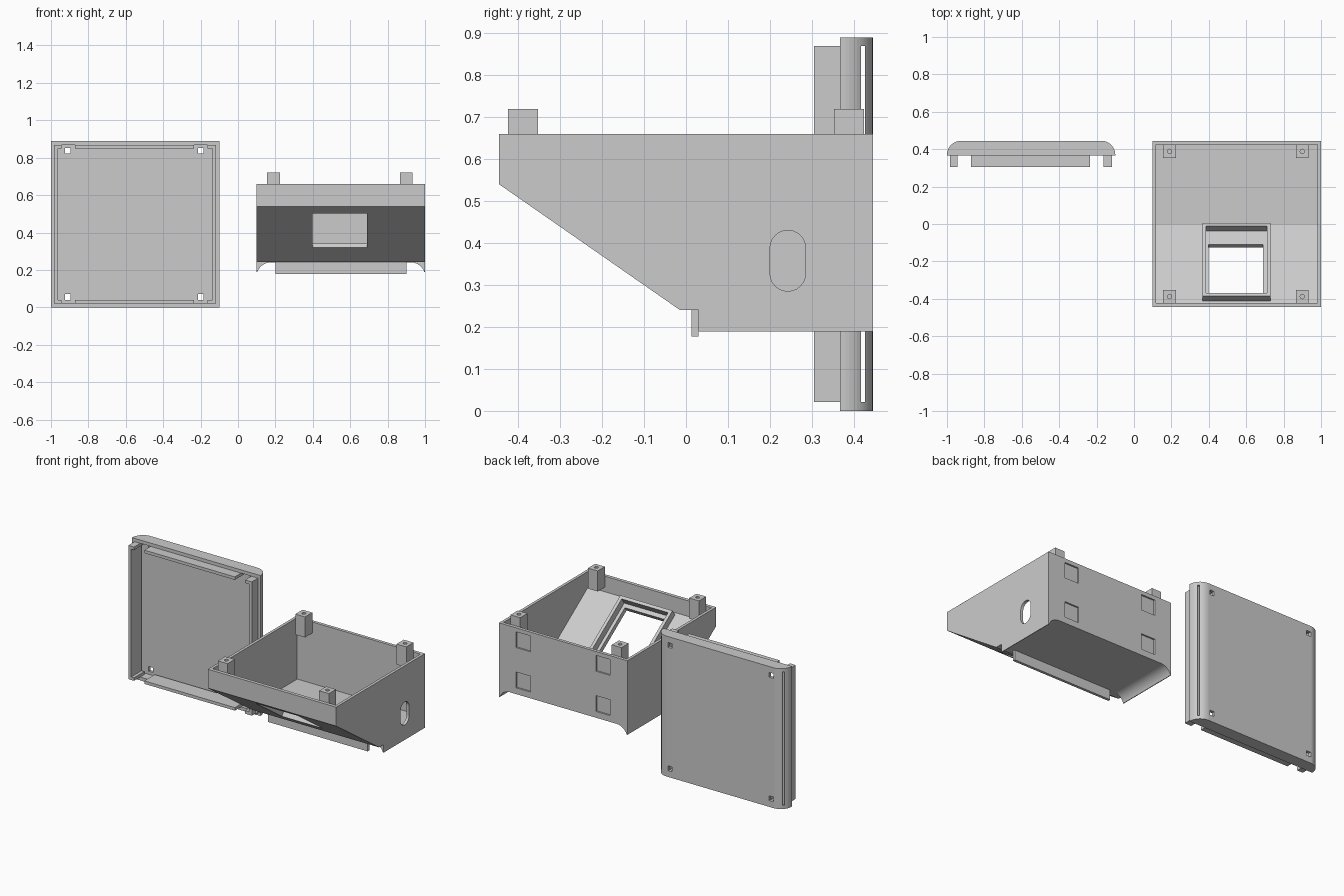
import bpy, bmesh, math
from mathutils import Vector

if "Cube" in bpy.data.objects:
    bpy.data.objects.remove(bpy.data.objects["Cube"])

AXES = {'x': lambda a, b, d: (d, a, b),   # profile in y-z
        'y': lambda a, b, d: (a, d, b),   # profile in x-z
        'z': lambda a, b, d: (a, b, d)}   # profile in x-y


def prism(name, pts, axis, lo, hi):
    """Extrude a 2D profile along an axis."""
    bm = bmesh.new()
    f = AXES[axis]
    face = bm.faces.new([bm.verts.new(f(a, b, lo)) for a, b in pts])
    ext = bmesh.ops.extrude_face_region(bm, geom=[face])
    verts = [v for v in ext['geom'] if isinstance(v, bmesh.types.BMVert)]
    bmesh.ops.translate(bm, verts=verts, vec=Vector(f(0, 0, hi - lo)))
    bmesh.ops.recalc_face_normals(bm, faces=bm.faces)
    me = bpy.data.meshes.new(name)
    bm.to_mesh(me)
    bm.free()
    ob = bpy.data.objects.new(name, me)
    bpy.context.collection.objects.link(ob)
    return ob


def block(name, x, y, z):
    return prism(name, [(x[0], y[0]), (x[1], y[0]), (x[1], y[1]), (x[0], y[1])], 'z', *z)


def cut(ob, *cutters):
    """Subtract each cutter and bake the result."""
    for c in cutters:
        c.hide_render = True
        m = ob.modifiers.new("cut", 'BOOLEAN')
        m.operation, m.solver, m.object = 'DIFFERENCE', 'EXACT', c
        bpy.context.view_layer.update()
        dg = bpy.context.evaluated_depsgraph_get()
        me = bpy.data.meshes.new_from_object(ob.evaluated_get(dg))
        ob.modifiers.clear()
        ob.data = me
        bpy.data.objects.remove(c)
    return ob


def arc(cx, cy, r, a0, a1, n=12):
    return [(cx + r * math.cos(math.radians(a0 + (a1 - a0) * i / n)),
             cy + r * math.sin(math.radians(a0 + (a1 - a0) * i / n))) for i in range(n + 1)]


# ---- Case body: wedge-fronted box, open at the top ----
T = 0.03
body = prism("case_body", [(-.445, .66), (-.445, .54), (-.015, .241), (.03, .241),
                           (.03, .19), (.445, .19), (.445, .66)], 'x', .1, 1)
cavity = prism("cavity", [(-.423, .9), (-.423, .561), (-.006, .27), (.425, .27), (.425, .9)],
               'x', .118, .982)
# rounded underside leaving thin side skirts
arch = prism("arch", [(.1, .1)] + arc(.175, .165, .075, 180, 90)
             + arc(.925, .165, .075, 90, 0) + [(1.0, .1)], 'y', .02, .6)
# cable opening in the right wall only
slot = prism("slot", arc(.2425, .388, .0425, 0, 180) + arc(.2425, .328, .0425, 180, 360),
             'x', .95, 1.1)
cut(body, cavity, arch, slot)

# shallow square pockets on the back
for x in (.22, .78):
    for z in (.28, .535):
        cut(body, block("pocket", (x, x + .1), (.435, .5), (z, z + .1)))


# ---- Screen window on the slope ----
def slope(s, t):
    return (-.445 + .82 * s + .572 * t, .54 - .572 * s + .82 * t)


def slope_block(name, x, s, t):
    return prism(name, [slope(s[0], t[0]), slope(s[1], t[0]),
                        slope(s[1], t[1]), slope(s[0], t[1])], 'x', *x)


cut(body, slope_block("window", (.397, .69), (.067, .388), (-.05, .1)))
frame = slope_block("screen_frame", (.365, .73), (.02, .497), (T - .003, T + .044))
cut(frame, slope_block("recess", (.385, .71), (.04, .477), (-.05, .2)))

# ---- Corner posts with screw holes ----
for i, x in enumerate((.19, .90)):
    for j, y in enumerate((-.388, .388)):
        post = block(f"corner_post_{i}{j}", (x - .034, x + .034), (y - .036, y + .036), (.59, .72))
        cut(post, prism("screw", arc(x, y, .012, 0, 330, 11), 'z', .65, .8))

# ---- Hanging tab under the case ----
block("locating_tab", (.2, .9), (.013, .03), (.178, .25))

# ---- Lid: rounded shell standing upright ----
lid = prism("lid_shell", [(-1, .367)] + arc(-.925, .37, .075, 180, 90)
            + arc(-.175, .37, .075, 90, 0) + [(-.1, .367)], 'z', 0, .89)
cut(lid, block("hollow", (-.983, -.117), (.3, .426), (.021, .869)))
for x in (-.91, -.2):
    for z in (.055, .837):
        cut(lid, block("hole", (x - .015, x + .015), (.4, .5), (z - .015, z + .015)))

# ---- Lip ring inside the lid, notched for the posts ----
lip = block("lid_lip", (-.983, -.117), (.305, .41), (.021, .869))
cut(lip, block("inside", (-.963, -.137), (.2, .6), (.04, .85)))
for x in (-.907, -.2):
    cut(lip, block("notch", (x - .036, x + .036), (.2, .6), (-.1, 1)))
